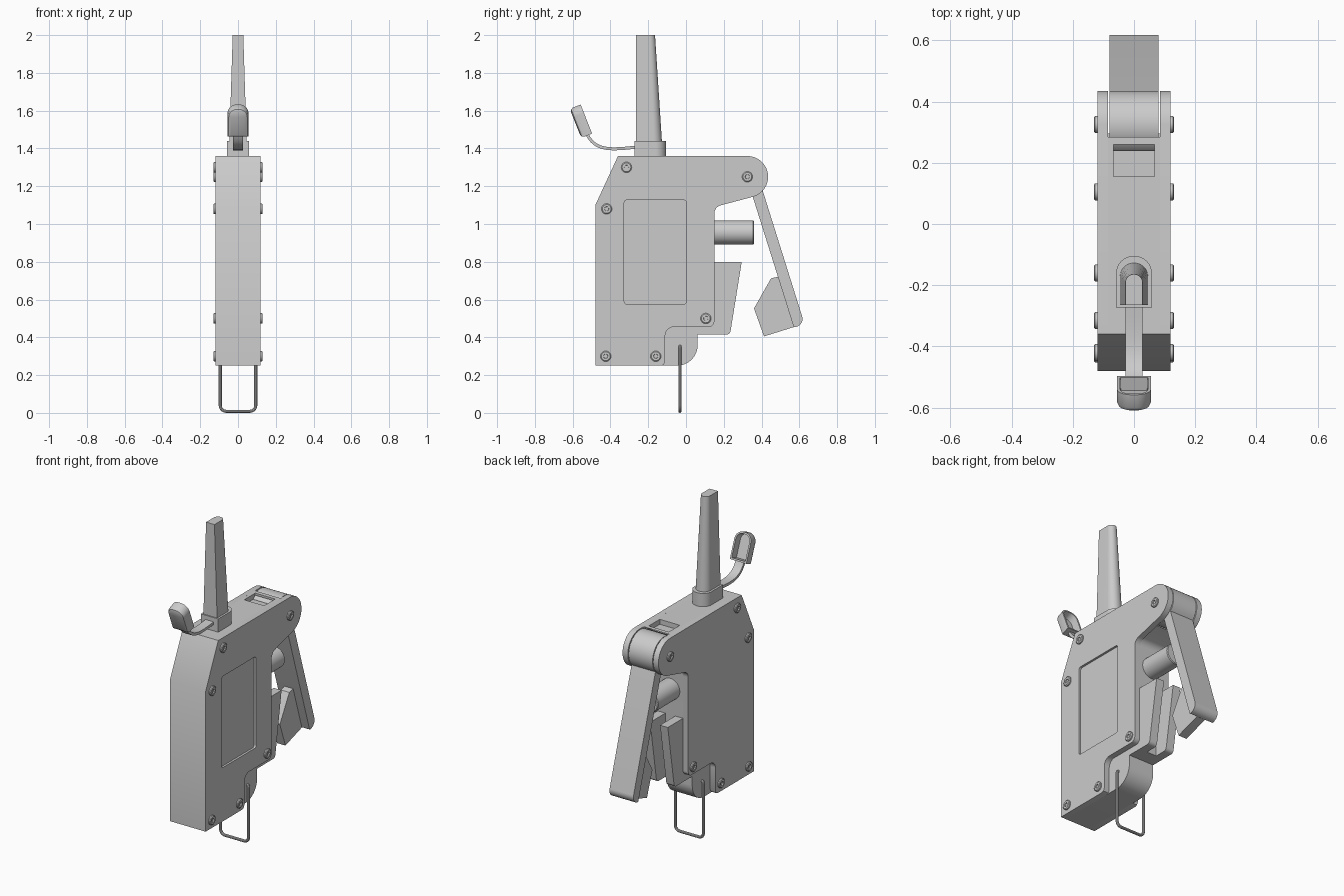
import bpy, bmesh
from math import sin, cos, pi, radians
from mathutils import Vector
from mathutils.geometry import interpolate_bezier

if "Cube" in bpy.data.objects:
    bpy.data.objects.remove(bpy.data.objects["Cube"])


def finish(ob):
    bpy.ops.object.select_all(action='DESELECT')
    ob.select_set(True)
    bpy.context.view_layer.objects.active = ob
    if ob.type == 'CURVE':
        bpy.ops.object.convert(target='MESH')
    bpy.ops.object.shade_smooth_by_angle(angle=radians(30))
    return ob


def loft(name, rings):
    """Skin equal-length rings of 3D points and cap both ends."""
    bm = bmesh.new()
    loops = [[bm.verts.new(p) for p in ring] for ring in rings]
    n = len(loops[0])
    for a, b in zip(loops, loops[1:]):
        for i in range(n):
            bm.faces.new((a[i], a[(i + 1) % n], b[(i + 1) % n], b[i]))
    bm.faces.new(loops[0])
    bm.faces.new(loops[-1])
    bmesh.ops.recalc_face_normals(bm, faces=bm.faces[:])
    me = bpy.data.meshes.new(name)
    bm.to_mesh(me)
    bm.free()
    ob = bpy.data.objects.new(name, me)
    bpy.context.collection.objects.link(ob)
    return finish(ob)


def arc(cy, cz, r, a0, a1, n=16):
    return [(cy + r * cos(radians(a0 + (a1 - a0) * i / n)),
             cz + r * sin(radians(a0 + (a1 - a0) * i / n))) for i in range(n + 1)]


def rounded(pts, n=6):
    """Outline whose points may carry a third value: corner radius."""
    out = []
    for i, p in enumerate(pts):
        c = Vector(p[:2])
        if len(p) == 2:
            out.append(tuple(c))
            continue
        u = (Vector(pts[i - 1][:2]) - c).normalized()
        v = (Vector(pts[(i + 1) % len(pts)][:2]) - c).normalized()
        half = u.angle(v) / 2
        mid = c + (u + v).normalized() * p[2] / sin(half)
        t = p[2] * cos(half) / sin(half)
        a, b = c + u * t - mid, c + v * t - mid
        for k in range(n + 1):
            d = a.lerp(b, k / n).normalized() * p[2]
            out.append(tuple(mid + d))
    return out


def prism(name, pts, x0, x1):
    return loft(name, [[(x, y, z) for y, z in pts] for x in (x0, x1)])


def cut(ob, cutter):
    m = ob.modifiers.new('recess', 'BOOLEAN')
    m.object, m.operation, m.solver = cutter, 'DIFFERENCE', 'EXACT'
    bpy.context.view_layer.objects.active = ob
    bpy.ops.object.modifier_apply(modifier=m.name)
    bpy.data.objects.remove(cutter)
    finish(ob)


def arch(w, v0, v1, r):
    """Flat bottom, rounded top outline."""
    return rounded([(-w, v0), (w, v0), (w, v1, r), (-w, v1, r)], 10)


# Side plates
PIVOT = (.325, 1.25)
plate = rounded([(-.48, .25), (-.48, 1.10), (-.36, 1.36)] + arc(*PIVOT, .11, 90, -75)
                + [(.15, 1.09, .045), (.15, .455, .03), (-.11, .455, .045),
                   (-.11, .27), (-.118, .255), (-.13, .25)])
right_plate = prism('right_side_plate', plate, .085, .12)
prism('left_side_plate', plate, -.12, -.085)
panel = rounded([(-.327, .575, .015), (.002, .575, .015), (.002, 1.127, .015), (-.327, 1.127, .015)])
cut(right_plate, prism('panel_cutter', panel, .107, .16))

# Central body between the plates, with a rounded seat for the lever barrel
core = rounded([(-.48, .25), (-.48, 1.10), (-.36, 1.36)] + arc(*PIVOT, .117, 110, 250)
               + [(.15, 1.095, .045), (.15, .415), (.062, .415)] + arc(-.048, .36, .11, 0, -90))
body = prism('body_core', core, -.085, .085)
cut(body, prism('window_cutter', [(.155, 1.33), (.26, 1.33), (.26, 1.4), (.155, 1.4)], -.067, .067))

# Jaw prongs on either side of a central gap
prong = rounded([(.14, .80), (.295, .80), (.233, .415, .022), (.14, .415)])
for side, s in (('right', 1), ('left', -1)):
    prism('jaw_prong_' + side, prong, s * .033, s * .085)

# Lever with barrel hinge, and the wedge on its inner side
lever = rounded(arc(*PIVOT, .109, -42, 285, 36) + [(.571, .452, .008), (.628, .469, .042)])
prism('lever', lever, -.08, .08)
prism('lever_wedge', [(.45, .712), (.492, .722), (.573, .455), (.413, .405), (.36, .553)], -.028, .028)

# Plunger
N = 32
loft('plunger', [[(r * cos(2 * pi * i / N), y, .955 + r * sin(2 * pi * i / N)) for i in range(N)]
                 for y, r in ((.14, .064), (.355, .064), (.36, .06))])

# Screws with sockets on both sides
N = 24
SCREW = ((.118, .028), (.127, .028), (.131, .023), (.131, .012), (.124, .011))
for y, z in ((-.315, 1.30), (-.42, 1.08), PIVOT, (.105, .50), (-.425, .30), (-.16, .30)):
    for s in (1, -1):
        loft('screw', [[(s * x, y + r * cos(2 * pi * i / N), z + r * sin(2 * pi * i / N))
                        for i in range(N)] for x, r in SCREW])

# Collar and tapered spout
loft('spout_collar', [[(x, y, z) for x, y in arch(.058, -.272, -.105, .055)] for z in (1.35, 1.44)])
loft('spout', [[(x, y, z) for x, y in arch(w, -.265, y1, w * .97)]
               for w, y1, z in ((.046, -.127, 1.43), (.028, -.164, 2.0))])

# Hollow cap, tilted, open towards the spout
axis, normal, base = Vector((0, -.37, .93)), Vector((0, .93, .37)), Vector((0, -.497, 1.479))
CAP = ((.018, -.062), (.006, -.056), (0, -.044), (0, 0), (.01, 0), (.012, -.045))
loft('spout_cap', [[base + Vector((x, 0, 0)) + axis * v + normal * d
                    for x, v in arch(.055 - e, e, .165 - e, .048 - e)] for e, d in CAP])

# Strap holding the cap
path = interpolate_bezier(Vector((-.265, 1.407)), Vector((-.41, 1.39)),
                          Vector((-.48, 1.39)), Vector((-.524, 1.475)), 18)
upper, lower = [], []
for i, p in enumerate(path):
    t = (path[min(i + 1, 17)] - path[max(i - 1, 0)]).normalized() * .008
    upper.append((p.x + t.y, p.y - t.x))
    lower.append((p.x - t.y, p.y + t.x))
prism('cap_strap', upper + lower[::-1], -.027, .027)

# Wire loop at the bottom
wire = rounded([(-.07, .353), (-.094, .353, .014), (-.094, .0085, .03),
                (.094, .0085, .03), (.094, .353, .014), (.07, .353)])
cu = bpy.data.curves.new('wire_loop', 'CURVE')
cu.dimensions, cu.bevel_depth, cu.bevel_resolution, cu.use_fill_caps = '3D', .0085, 3, True
sp = cu.splines.new('POLY')
sp.points.add(len(wire) - 1)
for p, (x, z) in zip(sp.points, wire):
    p.co = (x, -.032, z, 1)
loop = bpy.data.objects.new('wire_loop', cu)
bpy.context.collection.objects.link(loop)
finish(loop)
